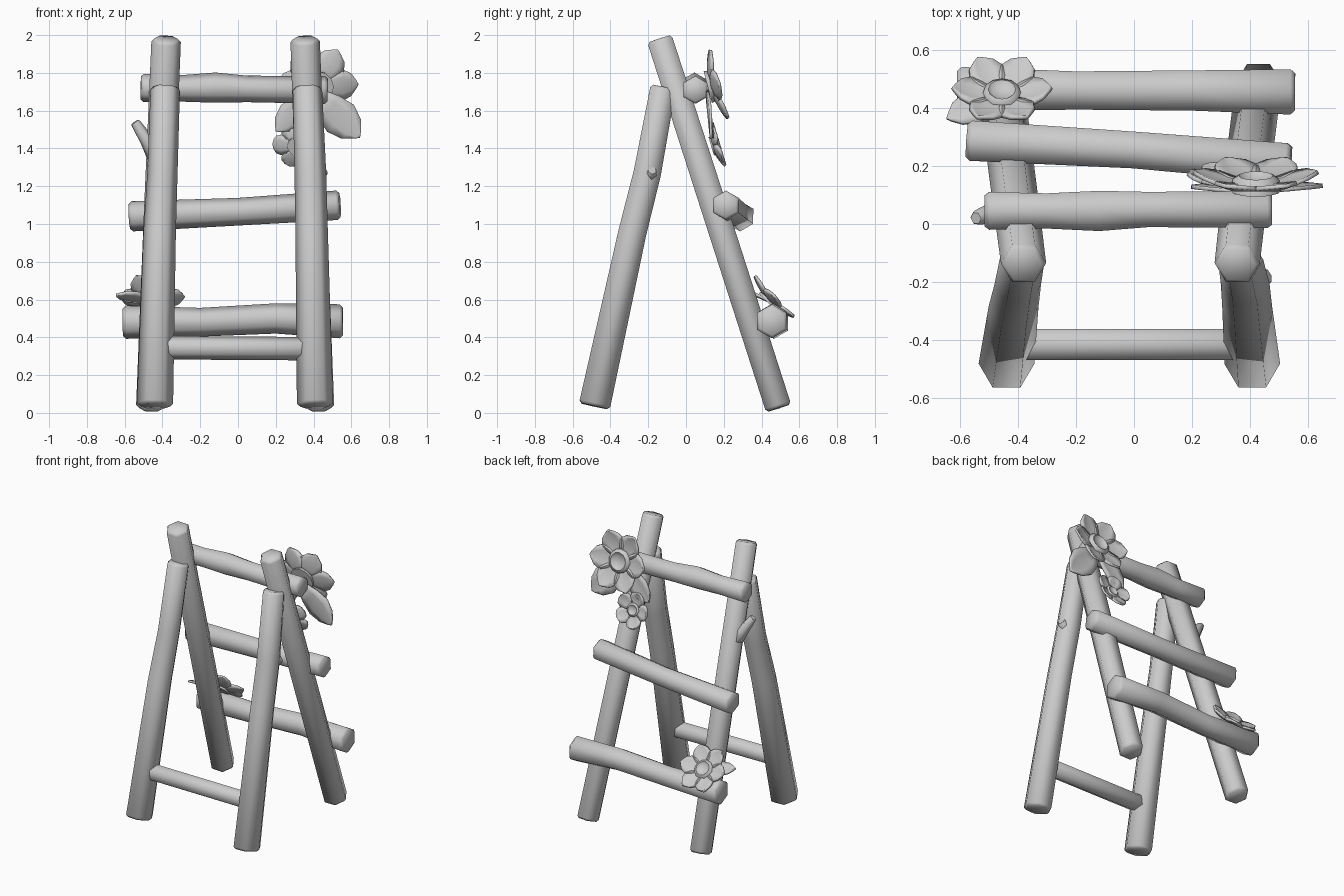
import bpy, bmesh, math
from mathutils import Vector, Matrix

if "Cube" in bpy.data.objects:
    bpy.data.objects.remove(bpy.data.objects["Cube"])

grey = bpy.data.materials.new("plain_grey")
grey.diffuse_color = (0.6, 0.6, 0.6, 1)
grey.use_nodes = True
grey.node_tree.nodes["Principled BSDF"].inputs["Base Color"].default_value = grey.diffuse_color


def finish(name, bm, angle=50):
    bmesh.ops.recalc_face_normals(bm, faces=bm.faces)
    me = bpy.data.meshes.new(name)
    bm.to_mesh(me)
    bm.free()
    me.materials.append(grey)
    ob = bpy.data.objects.new(name, me)
    bpy.context.collection.objects.link(ob)
    bpy.ops.object.select_all(action='DESELECT')
    ob.select_set(True)
    bpy.context.view_layer.objects.active = ob
    bpy.ops.object.shade_smooth_by_angle(angle=math.radians(angle))
    return ob


def log(name, pts, sides=6, chamfer=0.016):
    """Hexagonal log through (x, y, z, radius) points with chamfered ends."""
    P = [Vector(p[:3]) for p in pts]
    R = [p[3] for p in pts]
    d = (P[-1] - P[0]).normalized()
    ref = Vector((0, 0, 1)) if abs(d.x) > 0.7 else Vector((1, 0, 0))
    u = (ref - d * ref.dot(d)).normalized()
    v = d.cross(u)
    # end rings: a smaller cap ring outside, the full ring just inside
    C = [P[0], P[0] + d * chamfer] + P[1:-1] + [P[-1] - d * chamfer, P[-1]]
    R = [R[0] * 0.82, R[0]] + R[1:-1] + [R[-1], R[-1] * 0.82]
    bm = bmesh.new()
    rings = []
    for c, r in zip(C, R):
        rings.append([bm.verts.new(c + r * (u * math.cos(a) + v * math.sin(a)))
                      for a in (2 * math.pi * i / sides for i in range(sides))])
    for a, b in zip(rings, rings[1:]):
        for i in range(sides):
            j = (i + 1) % sides
            bm.faces.new((a[i], a[j], b[j], b[i]))
    bm.faces.new(rings[0])
    bm.faces.new(rings[-1])
    return finish(name, bm, 62)


def frame(origin, n, xdir):
    n = Vector(n).normalized()
    x = Vector(xdir)
    x = (x - n * x.dot(n)).normalized()
    y = n.cross(x)
    m = Matrix((x, y, n)).transposed().to_4x4()
    m.translation = Vector(origin)
    return m


def blade(bm, M, start, L, W, cup, shape):
    """One petal or leaf along local x, cupped towards local z."""
    rows = []
    for t, w in shape:
        z = cup * t * t
        x = start + (L - start) * t
        h = W / 2 * w
        rows.append([bm.verts.new(M @ Vector((x - 0.12 * h * abs(s), s * h, z + 0.12 * h * abs(s))))
                     for s in (-1, -0.5, 0, 0.5, 1)])
    tip = bm.verts.new(M @ Vector((L, 0, cup)))
    for a, b in zip(rows, rows[1:]):
        for i in range(4):
            bm.faces.new((a[i], a[i + 1], b[i + 1], b[i]))
    for i in range(4):
        bm.faces.new((rows[-1][i], rows[-1][i + 1], tip))


def thicken(ob, t):
    m = ob.modifiers.new("thickness", 'SOLIDIFY')
    m.thickness = t
    m.offset = 0


PETAL = [(0, 0.4), (0.3, 0.8), (0.58, 1), (0.82, 0.72), (0.95, 0.25)]
ROUND = [(0, 0.45), (0.3, 0.75), (0.62, 1), (0.86, 0.85), (0.97, 0.45)]


def flower(name, c, n, count, r, W, cup, offset, shape):
    M = frame(c, n, (1, 0, 0))
    bm = bmesh.new()
    for i in range(count):
        a = offset + 2 * math.pi * i / count
        blade(bm, M @ Matrix.Rotation(a, 4, 'Z'), r * 0.2, r, W, cup, shape)
    thicken(finish(name + "_petals", bm), 0.014)
    # raised ring with a dished middle
    k = r / 0.21
    prof = [(0.04, 0.014), (0.058, 0.032), (0.078, 0.02), (0.085, -0.02)]
    bm = bmesh.new()
    rings = [[bm.verts.new(M @ Vector((p * k * math.cos(j * math.pi / 6), p * k * math.sin(j * math.pi / 6), z * k)))
              for j in range(12)] for p, z in prof]
    for a, b in zip(rings, rings[1:]):
        for i in range(12):
            j = (i + 1) % 12
            bm.faces.new((a[i], a[j], b[j], b[i]))
    bm.faces.new(rings[0])
    bm.faces.new(rings[-1])
    finish(name + "_centre", bm)


def leaf(name, base, tip, n, W, cup=0.0):
    base, tip = Vector(base), Vector(tip)
    bm = bmesh.new()
    blade(bm, frame(base, n, tip - base), 0, (tip - base).length, W, cup, PETAL)
    thicken(finish(name, bm), 0.014)


# tall ladder poles and shorter front legs
log("ladder_pole_left", [(-0.46, 0.49, 0.025, 0.08), (-0.42, 0.17, 1.02, 0.08), (-0.38, -0.14, 1.98, 0.078)])
log("ladder_pole_right", [(0.43, 0.49, 0.025, 0.08), (0.39, 0.17, 1.02, 0.08), (0.355, -0.14, 1.98, 0.078)])
log("front_leg_left", [(-0.44, -0.485, 0.035, 0.096), (-0.415, -0.285, 0.95, 0.086),
                       (-0.4, -0.205, 1.27, 0.08), (-0.385, -0.12, 1.725, 0.078)])
log("front_leg_right", [(0.408, -0.485, 0.035, 0.096), (0.39, -0.285, 0.95, 0.086),
                        (0.383, -0.205, 1.27, 0.084), (0.367, -0.12, 1.725, 0.078)])

# rungs and front crossbar
log("rung_top", [(-0.515, 0.045, 1.72, 0.075), (-0.3, 0.045, 1.718, 0.07), (-0.12, 0.045, 1.722, 0.08),
                 (0.05, 0.05, 1.715, 0.07), (0.475, 0.05, 1.71, 0.074)])
log("rung_middle", [(-0.575, 0.288, 1.04, 0.08), (0.0, 0.255, 1.065, 0.073), (0.54, 0.21, 1.1, 0.078)])
log("rung_bottom", [(-0.61, 0.465, 0.48, 0.088), (-0.2, 0.46, 0.48, 0.076),
                    (0.2, 0.46, 0.5, 0.08), (0.555, 0.455, 0.485, 0.09)])
log("front_crossbar", [(-0.4, -0.415, 0.345, 0.062), (0.37, -0.415, 0.34, 0.062)])

# broken twig and knot
log("twig", [(-0.41, 0.06, 1.33, 0.06), (-0.48, 0.04, 1.44, 0.038), (-0.545, 0.02, 1.54, 0.026)], 6, 0.008)
log("knot", [(0.40, -0.2, 1.25, 0.05), (0.462, -0.18, 1.285, 0.03)], 6, 0.01)

# flowers
flower("large_flower", (0.42, 0.135, 1.73), (0, 1, 0.26), 6, 0.215, 0.17, 0.045, 0, PETAL)
flower("small_flower", (0.31, 0.145, 1.415), (0, 1, 0.3), 5, 0.125, 0.11, 0.03, math.pi, ROUND)
flower("low_flower", (-0.455, 0.445, 0.595), (0, 0.72, 0.69), 6, 0.172, 0.13, 0.035, 0, PETAL)

# leaves
leaf("leaf_right", (0.42, 0.11, 1.68), (0.645, 0.1, 1.455), (0, 1, 0.1), 0.2)
leaf("leaf_left", (0.38, 0.11, 1.68), (0.2, 0.13, 1.49), (0, 1, 0.1), 0.15)
leaf("leaf_low", (-0.46, 0.44, 0.59), (-0.645, 0.355, 0.605), (0, 0.4, 0.9), 0.12)
